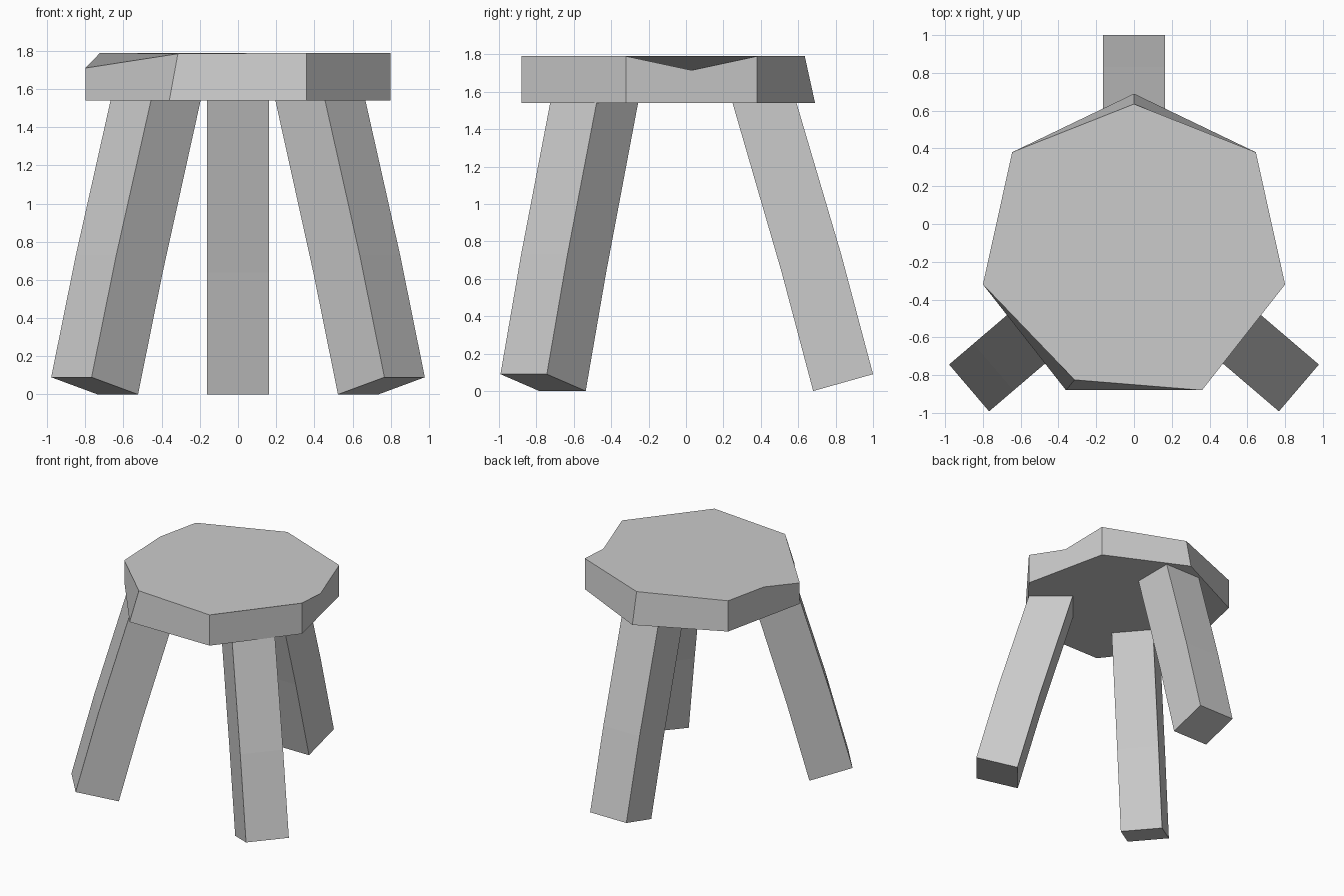
import bpy, bmesh, math
from mathutils import Matrix

if "Cube" in bpy.data.objects:
    bpy.data.objects.remove(bpy.data.objects["Cube"])


def add_object(name, bm, matrix=Matrix()):
    bmesh.ops.recalc_face_normals(bm, faces=bm.faces)
    mesh = bpy.data.meshes.new(name)
    bm.to_mesh(mesh)
    bm.free()
    mesh.transform(matrix)
    obj = bpy.data.objects.new(name, mesh)
    bpy.context.collection.objects.link(obj)
    return obj


# Seat: seven-sided slab, with extra points mid-way along the left and right edges
outline = [(0, 0.69), (-0.645, 0.38), (-0.7225, 0.03), (-0.80, -0.32), (-0.36, -0.88),
           (0.36, -0.88), (0.80, -0.32), (0.7225, 0.03), (0.645, 0.38)]
# Chipped corners of the top rim
chips = {0: (0, 0.635, 1.79), 3: (-0.80, -0.32, 1.71),
         4: (-0.315, -0.825, 1.785), 7: (0.7225, 0.03, 1.715)}

bm = bmesh.new()
bottom = [bm.verts.new((x, y, 1.54)) for x, y in outline]
top = [bm.verts.new(chips.get(i, (x, y, 1.79))) for i, (x, y) in enumerate(outline)]
bm.faces.new(top)
bm.faces.new(bottom[::-1])
n = len(outline)
for i in range(n):
    j = (i + 1) % n
    bm.faces.new((bottom[i], bottom[j], top[j], top[i]))
add_object("seat", bm)

# Legs: slightly bent side profile (outward, height), measured from the foot's outer edge
profile = [(-0.32, 0), (0, 0.09), (-0.17, 0.73), (-0.415, 1.56), (-0.757, 1.56), (-0.49, 0.64)]
HALF_WIDTH = 0.163


def add_leg(name, x, y, angle):
    bm = bmesh.new()
    sides = [[bm.verts.new((r, w, z)) for r, z in profile]
             for w in (-HALF_WIDTH, HALF_WIDTH)]
    a, b = sides
    for s in sides:  # side walls split at the bend
        bm.faces.new((s[0], s[1], s[2], s[5]))
        bm.faces.new((s[5], s[2], s[3], s[4]))
    for i in range(6):
        j = (i + 1) % 6
        bm.faces.new((a[i], a[j], b[j], b[i]))
    add_object(name, bm, Matrix.Translation((x, y, 0))
               @ Matrix.Rotation(math.radians(angle), 4, 'Z'))


add_leg("back_leg", 0, 1.0, 90)
add_leg("front_left_leg", -0.873, -0.868, 220.5)
add_leg("front_right_leg", 0.873, -0.868, -40.5)
